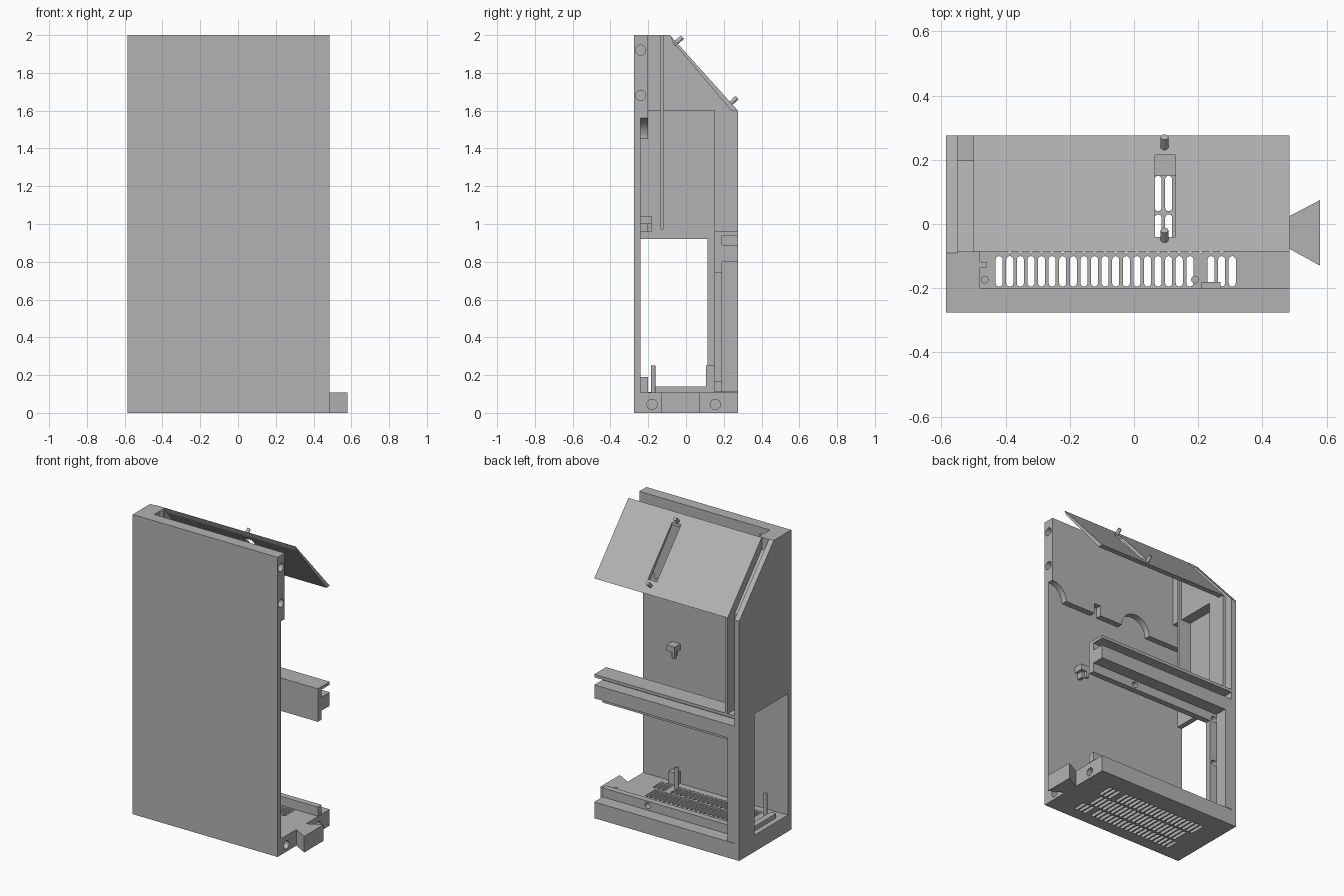
import bpy, bmesh, math
from mathutils import Vector, Matrix

cube = bpy.data.objects.get("Cube")
if cube:
    bpy.data.objects.remove(cube, do_unlink=True)

grey = bpy.data.materials.new("plain grey")
grey.use_nodes = True
grey.diffuse_color = (0.45, 0.45, 0.45, 1)
grey.node_tree.nodes["Principled BSDF"].inputs["Base Color"].default_value = (0.45, 0.45, 0.45, 1)


def finish(name, bm):
    bmesh.ops.recalc_face_normals(bm, faces=bm.faces)
    mesh = bpy.data.meshes.new(name)
    bm.to_mesh(mesh)
    bm.free()
    mesh.materials.append(grey)
    ob = bpy.data.objects.new(name, mesh)
    bpy.context.collection.objects.link(ob)
    return ob


def add_prism(bm, pts, axis, lo, hi):
    """Extrude a 2D outline along axis; pts hold the other two coordinates in order."""
    def at(p, d):
        c = list(p)
        c.insert("xyz".index(axis), d)
        return bm.verts.new(c)
    a = [at(p, lo) for p in pts]
    b = [at(p, hi) for p in pts]
    bm.faces.new(a)
    bm.faces.new(b)
    for i in range(len(a)):
        j = (i + 1) % len(a)
        bm.faces.new((a[i], a[j], b[j], b[i]))


def add_box(bm, x, y, z):
    add_prism(bm, [(x[0], y[0]), (x[1], y[0]), (x[1], y[1]), (x[0], y[1])], "z", *z)


def circle(u, v, r, n=24):
    return [(u + r * math.cos(math.tau * i / n), v + r * math.sin(math.tau * i / n)) for i in range(n)]


def stadium(x, y0, y1, r, n=6):
    top = [(x + r * math.cos(math.pi * i / n), y1 - r + r * math.sin(math.pi * i / n)) for i in range(n + 1)]
    low = [(x - r * math.cos(math.pi * i / n), y0 + r - r * math.sin(math.pi * i / n)) for i in range(n + 1)]
    return top + low


def prism(name, pts, axis, lo, hi):
    bm = bmesh.new()
    add_prism(bm, pts, axis, lo, hi)
    return finish(name, bm)


def box(name, x, y, z):
    bm = bmesh.new()
    add_box(bm, x, y, z)
    return finish(name, bm)


def cut(ob, bm):
    """Carve a set of separate cutter solids out of an object."""
    cutter = finish("cutter", bm)
    cutter.hide_render = True
    mod = ob.modifiers.new("cut", "BOOLEAN")
    mod.operation, mod.solver, mod.object = "DIFFERENCE", "EXACT", cutter
    deps = bpy.context.evaluated_depsgraph_get()
    mesh = bpy.data.meshes.new_from_object(ob.evaluated_get(deps))
    ob.modifiers.clear()
    ob.data = mesh
    bpy.data.objects.remove(cutter, do_unlink=True)


LEFT, RIGHT = 0.485, -0.585      # open side and walled side
FRONT, BACK = -0.275, 0.275
WALL = -0.55                     # inner face of the side wall

# Front panel with a thicker upper band
box("front_panel", (RIGHT, LEFT), (FRONT, -0.24), (0, 1.45))
band = box("front_upper_band", (RIGHT, LEFT), (FRONT, -0.20), (1.45, 2))
bm = bmesh.new()
for x in (LEFT, -0.18):
    add_prism(bm, circle(x, 1.45, 0.11, 40), "y", -0.24, -0.15)
add_box(bm, (0.10, 0.15), (-0.24, -0.15), (1.4, 1.52))
for z in (1.68, 1.92):
    add_prism(bm, circle(-0.24, z, 0.027), "x", LEFT - 0.07, LEFT + 0.05)
cut(band, bm)

# Side wall with sloped top and large window
wall = prism("side_wall", [(FRONT, 0), (BACK, 0), (BACK, 1.6), (-0.09, 2), (FRONT, 2)], "x", RIGHT, WALL)
bm = bmesh.new()
add_box(bm, (RIGHT - 0.1, WALL + 0.1), (-0.24, 0.115), (0.11, 0.92))
cut(wall, bm)

# Inner side block beside the lid, with a sloped groove floor
prism("groove_floor", [(-0.20, 1.6), (0.20, 1.6), (-0.085, 1.92), (-0.085, 2), (-0.20, 2)], "x", WALL, -0.50)
prism("lid_support", [(-0.20, 1.6), (0.25, 1.6), (-0.07, 1.97), (-0.085, 2), (-0.20, 2)], "x", -0.50, -0.48)
box("guide_rib", (WALL, -0.46), (-0.135, -0.118), (0.97, 2))

# Upper back post with a groove
box("upper_post_core", (WALL, -0.50), (0.15, 0.20), (0.96, 1.6))
box("upper_post_lip", (-0.50, -0.48), (0.15, BACK), (0.96, 1.6))

# Sloped lid with a slot and two pegs
lid = prism("sloped_lid", [(-0.085, 2), (-0.07, 1.965), (0.24, 1.6), (BACK, 1.6)], "x", -0.50, LEFT)
bm = bmesh.new()
add_box(bm, (0.065, 0.13), (-0.04, 0.215), (1.5, 2.1))
cut(lid, bm)
normal = Vector((0, 0.4, 0.36)).normalized()
for name, y, z in (("upper_peg", -0.055, 1.957), ("lower_peg", 0.235, 1.637)):
    bm = bmesh.new()
    bmesh.ops.create_cone(bm, cap_ends=True, segments=20, radius1=0.012, radius2=0.012, depth=0.06)
    turn = normal.to_track_quat("Z", "Y").to_matrix().to_4x4()
    bm.transform(Matrix.Translation(Vector((0.095, y, z)) + normal * 0.018) @ turn)
    finish(name, bm)

# Middle rail: top flange and lower flange
box("rail_top_flange", (WALL, LEFT), (0.19, BACK), (0.94, 0.96))
box("rail_lower_flange", (WALL, LEFT), (0.19, BACK), (0.80, 0.89))

# Lower frame web around the back opening, with screw holes
web = prism("back_frame_web", [(WALL, 0.11), (LEFT, 0.11), (LEFT, 0.17), (-0.45, 0.17),
                               (-0.45, 0.74), (LEFT, 0.74), (LEFT, 0.96), (WALL, 0.96)], "y", 0.15, 0.19)
bm = bmesh.new()
for x, z in ((0.15, 0.77), (0.15, 0.14), (-0.48, 0.76), (-0.48, 0.45)):
    add_prism(bm, circle(x, z, 0.02), "y", 0.1, 0.25)
cut(web, bm)
box("lower_post", (WALL, -0.50), (0.19, BACK), (0.11, 0.80))

# Base with ventilation slots and connector holes
base = box("base", (WALL, LEFT), (-0.24, BACK), (0, 0.108))
box("base_front_edge", (WALL, LEFT), (FRONT, -0.24), (0, 0.108))
bm = bmesh.new()
rows = ((-0.195, -0.10, 0, 23), (-0.09, 0.03, 1, 22), (0.04, 0.15, 0, 23))
for y0, y1, first, last in rows:
    for k in range(first, last):
        if k != 19 or y0 == -0.09:
            add_prism(bm, stadium(-0.42 + 0.033 * k, y0, y1, 0.011), "z", -0.1, 0.2)
for y in (-0.18, 0.155):
    add_prism(bm, circle(y, 0.045, 0.027), "x", LEFT - 0.07, LEFT + 0.1)
cut(base, bm)

# Dovetail connector
prism("dovetail", [(LEFT, -0.078), (0.58, -0.13), (0.58, 0.075), (LEFT, 0.025)], "z", 0, 0.108)

# Floor posts, sill and small blocks
for x in (-0.465, 0.19):
    prism("floor_post", circle(x, -0.173, 0.012), "z", 0.1, 0.25)
box("window_sill", (WALL, -0.51), (-0.165, 0.115), (0.1, 0.14))
box("sill_block", (WALL, -0.51), (0.105, 0.15), (0.1, 0.25))
box("floor_clip", (0.21, 0.27), (-0.24, -0.20), (0.1, 0.19))

# Hook on the inner face of the front panel
box("hook_arm", (0.21, 0.27), (-0.24, -0.18), (1.0, 1.04))
box("hook_tip", (0.21, 0.23), (-0.20, -0.18), (0.96, 1.0))
box("hook_cheek", (0.23, 0.25), (-0.24, -0.20), (0.96, 1.0))
